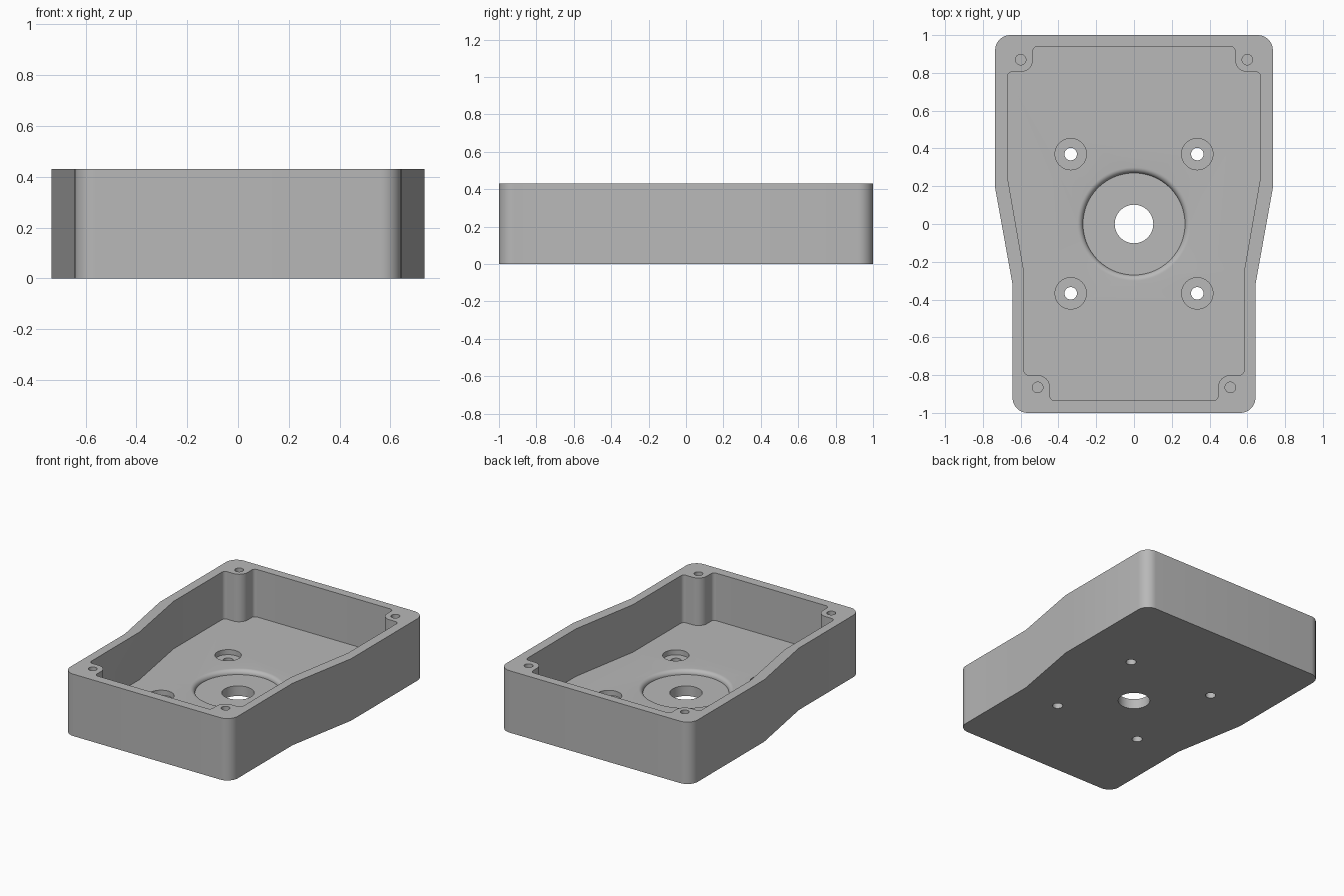
import bpy
import bmesh
import math
from mathutils import Vector

cube = bpy.data.objects.get("Cube")
if cube:
    bpy.data.objects.remove(cube, do_unlink=True)

HEIGHT = 0.43
FLOOR = 0.10

grey = bpy.data.materials.new("plain grey")
grey.use_nodes = True
colour = (0.48, 0.48, 0.48, 1)
grey.diffuse_color = colour
grey.node_tree.nodes["Principled BSDF"].inputs["Base Color"].default_value = colour


def rounded(points, steps=10):
    """Outline through (x, y, radius) corners, each replaced by a tangent arc."""
    outline = []
    for i, (x, y, r) in enumerate(points):
        p = Vector((x, y))
        if r == 0:
            outline.append(p)
            continue
        a = (Vector(points[i - 1][:2]) - p).normalized()
        b = (Vector(points[(i + 1) % len(points)][:2]) - p).normalized()
        half = a.angle(b) / 2
        centre = p + (a + b).normalized() * r / math.sin(half)
        start = p + a * r / math.tan(half) - centre
        end = p + b * r / math.tan(half) - centre
        sweep = math.pi - 2 * half
        for k in range(steps + 1):
            t = k / steps
            outline.append(centre + (start * math.sin((1 - t) * sweep)
                                     + end * math.sin(t * sweep)) / math.sin(sweep))
    return outline


def mirrored(half):
    """Close a right-hand half outline with its mirror image."""
    return half + [(-x, y, r) for x, y, r in reversed(half)]


def finish(name, bm):
    bmesh.ops.recalc_face_normals(bm, faces=bm.faces)
    mesh = bpy.data.meshes.new(name)
    bm.to_mesh(mesh)
    bm.free()
    mesh.materials.append(grey)
    obj = bpy.data.objects.new(name, mesh)
    bpy.context.collection.objects.link(obj)
    return obj


def prism(name, outline, z0, z1):
    bm = bmesh.new()
    face = bm.faces.new([bm.verts.new((p.x, p.y, z0)) for p in outline])
    top = bmesh.ops.extrude_face_region(bm, geom=[face])["geom"]
    verts = [v for v in top if isinstance(v, bmesh.types.BMVert)]
    bmesh.ops.translate(bm, verts=verts, vec=(0, 0, z1 - z0))
    return finish(name, bm)


def lathe(name, profile, x=0, y=0, sides=48):
    """Solid of revolution from (radius, z) pairs, capped at both ends."""
    bm = bmesh.new()
    rings = []
    for r, z in profile:
        angles = [math.tau * k / sides for k in range(sides)]
        rings.append([bm.verts.new((x + r * math.cos(a), y + r * math.sin(a), z))
                      for a in angles])
    for low, high in zip(rings, rings[1:]):
        for k in range(sides):
            n = (k + 1) % sides
            bm.faces.new((low[k], low[n], high[n], high[k]))
    bm.faces.new(rings[0])
    bm.faces.new(rings[-1])
    return finish(name, bm)


def cut(target, cutter):
    cutter.hide_render = True
    mod = target.modifiers.new("cut", "BOOLEAN")
    mod.operation = "DIFFERENCE"
    mod.solver = "EXACT"
    mod.object = cutter
    bpy.context.view_layer.objects.active = target
    bpy.ops.object.modifier_apply(modifier=mod.name)
    bpy.data.objects.remove(cutter, do_unlink=True)


# Outer shell, wider at the back
shell = mirrored([(0.643, -1, 0.08), (0.643, -0.32, 0),
                  (0.735, 0.19, 0), (0.735, 1, 0.08)])
body = prism("enclosure_body", rounded(shell), 0, HEIGHT)

# Cavity, stepping around a rounded screw post in each corner
cavity = mirrored([(0.445, -0.935, 0.025), (0.445, -0.8, 0.065),
                   (0.583, -0.8, 0.025), (0.583, -0.25, 0),
                   (0.67, 0.25, 0), (0.67, 0.805, 0.025),
                   (0.535, 0.805, 0.065), (0.535, 0.94, 0.025)])
cut(body, prism("cavity_cutter", rounded(cavity), FLOOR, HEIGHT + 0.1))

# Central recess with a rounded lip, and the shaft hole
lip = 0.03
arc = [math.pi / 2 * k / 8 for k in range(9)]
recess = [(0.3 - lip * math.cos(a), FLOOR - lip + lip * math.sin(a)) for a in arc]
recess.append((0.3, FLOOR + 0.05))
cut(body, lathe("recess_cutter", recess, sides=96))
cut(body, lathe("shaft_cutter", [(0.102, -0.1), (0.102, 0.2)], sides=64))

for side in (-1, 1):
    # Counterbored mounting holes in the floor
    for y in (-0.367, 0.37):
        bore = [(0.033, -0.1), (0.033, FLOOR - 0.035),
                (0.083, FLOOR - 0.035), (0.083, FLOOR + 0.05)]
        cut(body, lathe("bolt_cutter", bore, side * 0.335, y))
    # Blind screw holes in the posts
    for x, y in ((0.51, -0.865), (0.6, 0.87)):
        screw = [(0.028, HEIGHT - 0.25), (0.028, HEIGHT + 0.1)]
        cut(body, lathe("screw_cutter", screw, side * x, y, 32))

body.select_set(True)
bpy.context.view_layer.objects.active = body
bpy.ops.object.shade_smooth_by_angle(angle=math.radians(30))
